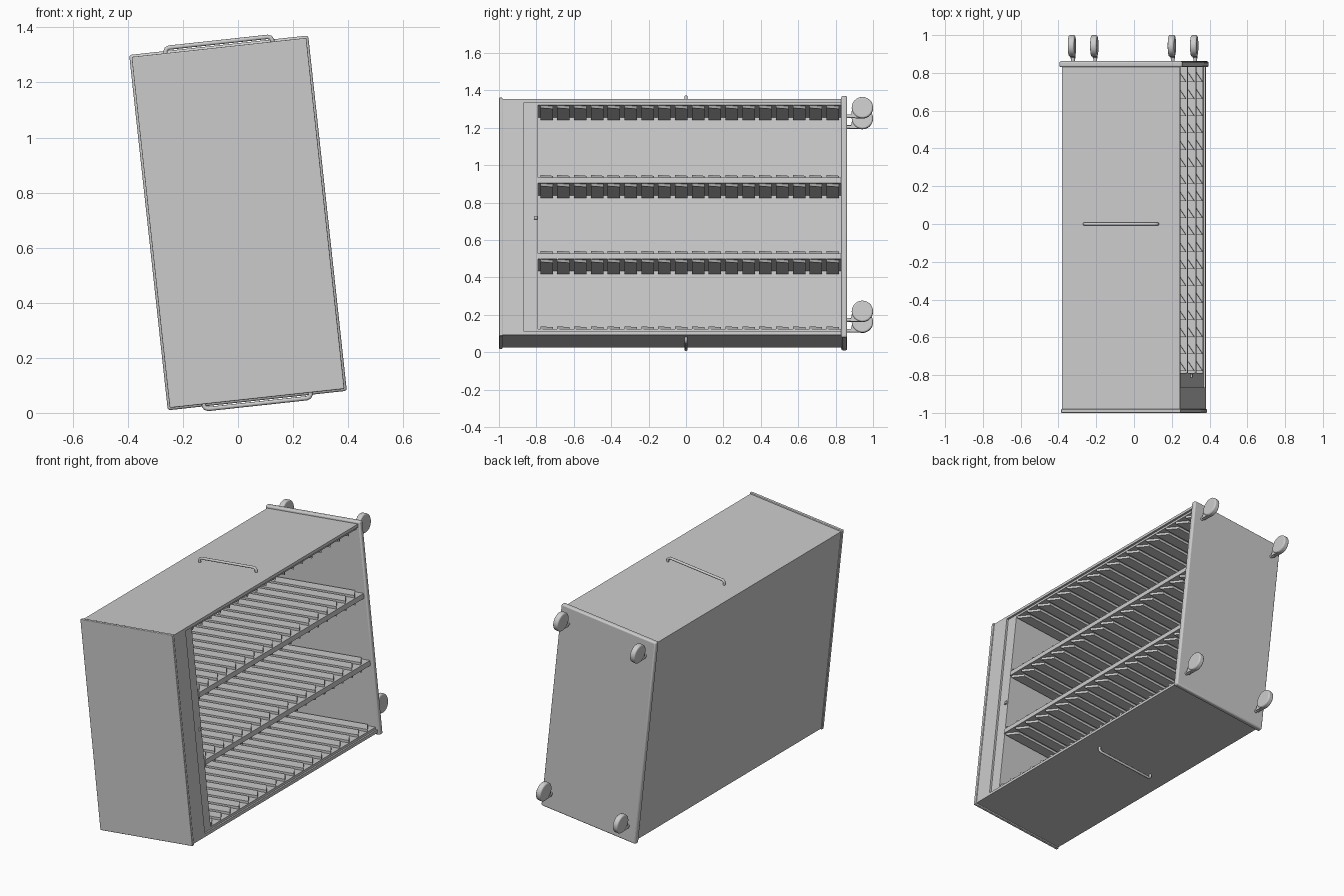
import bpy, bmesh, math
from mathutils import Matrix, Vector

if "Cube" in bpy.data.objects:
    bpy.data.objects.remove(bpy.data.objects["Cube"])

# Everything is built upright, then the whole cart is leaned about the y axis
LEAN = Matrix.Translation((0, 0, 0.69)) @ Matrix.Rotation(math.radians(-6.2), 4, 'Y')


def finish(name, bm, bevel=0, smooth=False):
    bmesh.ops.recalc_face_normals(bm, faces=bm.faces[:])
    me = bpy.data.meshes.new(name)
    bm.to_mesh(me)
    bm.free()
    ob = bpy.data.objects.new(name, me)
    bpy.context.collection.objects.link(ob)
    ob.matrix_world = LEAN
    if bevel:
        m = ob.modifiers.new("bevel", 'BEVEL')
        m.width, m.segments = bevel, 3
    if smooth:
        bpy.ops.object.select_all(action='DESELECT')
        ob.select_set(True)
        bpy.context.view_layer.objects.active = ob
        bpy.ops.object.shade_smooth_by_angle(angle=math.radians(35))
    return ob


def box(name, x0, x1, y0, y1, z0, z1, bevel=0):
    bm = bmesh.new()
    bmesh.ops.create_cube(bm, size=1, matrix=Matrix.Translation(
        ((x0 + x1) / 2, (y0 + y1) / 2, (z0 + z1) / 2))
        @ Matrix.Diagonal((x1 - x0, y1 - y0, z1 - z0, 1)))
    return finish(name, bm, bevel, bool(bevel))


def prism(bm, pts, offset):
    # extrude a closed outline of 3D points along offset
    f = bm.faces.new([bm.verts.new(p) for p in pts])
    r = bmesh.ops.extrude_face_region(bm, geom=[f])
    bmesh.ops.translate(bm, vec=offset,
                        verts=[g for g in r['geom'] if isinstance(g, bmesh.types.BMVert)])


W, H = 0.314, 0.634          # half width and half height of the body
Y0, Y1 = -0.98, 0.835        # body depth
OPEN_Y, IN_Y = -0.865, -0.79  # door recess and inner front wall
REC = W - 0.012              # recessed front of the inner parts

# Outer shell, open on the right side
box("front_cap", -0.319, 0.319, -1.0, Y0, -0.641, 0.641, 0.004)
box("rear_cap", -0.327, 0.327, 0.83, 0.862, -0.649, 0.649, 0.009)
box("side_panel", -W, -W + 0.02, Y0, Y1, -H, H)
box("front_block", -W + 0.02, W, Y0, OPEN_Y, -0.616, 0.616)
box("inner_front_wall", -W + 0.02, REC, OPEN_Y, IN_Y, -0.616, 0.616)
for s, n in ((1, "top"), (-1, "bottom")):
    z = sorted((s * 0.616, s * H))
    box(n + "_panel", -W + 0.02, W, Y0, Y1, *z)
    z = sorted((s * 0.602, s * 0.616))
    box(n + "_lining", -W + 0.02, REC, IN_Y, Y1, *z)

# Shelves
SHELVES = (-0.211, 0.197)
for i, z in enumerate(SHELVES):
    box(f"shelf_{i + 1}", -W + 0.02, W - 0.006, IN_Y, Y1, z - 0.015, z + 0.015)


# Guide slats with slanted ends, on both faces of every bay
def slats(name, z, direction):
    bm = bmesh.new()
    pitch = (0.83 - IN_Y) / 18
    for k in range(18):
        y = IN_Y + pitch * k + 0.011
        prism(bm, [(-W + 0.02, y, z), (0.302, y, z), (0.258, y + 0.067, z),
                   (-W + 0.02, y + 0.067, z)], (0, 0, direction * 0.015))
    return finish(name, bm)


floors = [-0.602] + [z + 0.015 for z in SHELVES]
ceilings = [z - 0.015 for z in SHELVES] + [0.602]
for i, (lo, hi) in enumerate(zip(floors, ceilings)):
    slats(f"floor_slats_{i + 1}", lo, 1)
    slats(f"ceiling_slats_{i + 1}", hi, -1)

# Small latch on the door recess
box("latch", REC - 0.002, REC + 0.01, -0.812, -0.795, -0.012, 0.006)

# Bar handles above and below
for s, n in ((1, "top_handle"), (-1, "bottom_handle")):
    cu = bpy.data.curves.new(n, 'CURVE')
    cu.dimensions = '3D'
    cu.bevel_depth, cu.bevel_resolution = 0.008, 3
    cu.use_fill_caps = True
    pts = [(-0.195, 0.63), (-0.195, 0.648), (-0.19, 0.656), (-0.18, 0.66)]
    pts += [(-x, z) for x, z in reversed(pts)]
    sp = cu.splines.new('POLY')
    sp.points.add(len(pts) - 1)
    for p, (x, z) in zip(sp.points, pts):
        p.co = (x, 0, s * z, 1)
    sp.use_smooth = True
    ob = bpy.data.objects.new(n, cu)
    bpy.context.collection.objects.link(ob)
    ob.matrix_world = LEAN

# Casters: round wheel, tapered fork and stem
for x in (-0.266, 0.266):
    for base in (-0.55, 0.545):
        n = ("upper" if base > 0 else "lower") + ("_right" if x > 0 else "_left")
        cz = base + 0.047
        bm = bmesh.new()
        bmesh.ops.create_cone(bm, cap_ends=True, segments=32, radius1=0.057, radius2=0.057,
                              depth=0.034, matrix=Matrix.Translation((x, 0.943, cz))
                              @ Matrix.Rotation(math.pi / 2, 4, 'Y'))
        finish(n + "_wheel", bm, 0.008, True)
        bm = bmesh.new()
        prism(bm, [(x - 0.012, y, cz + z) for y, z in
                   ((0.875, -0.054), (0.943, -0.056), (0.95, 0), (0.89, 0.0), (0.884, -0.03))],
              (0.024, 0, 0))
        finish(n + "_fork", bm)
        bm = bmesh.new()
        bmesh.ops.create_cone(bm, cap_ends=True, segments=16, radius1=0.01, radius2=0.01,
                              depth=0.05, matrix=Matrix.Translation((x, 0.875, cz - 0.046))
                              @ Matrix.Rotation(math.pi / 2, 4, 'X'))
        finish(n + "_stem", bm, 0, True)
